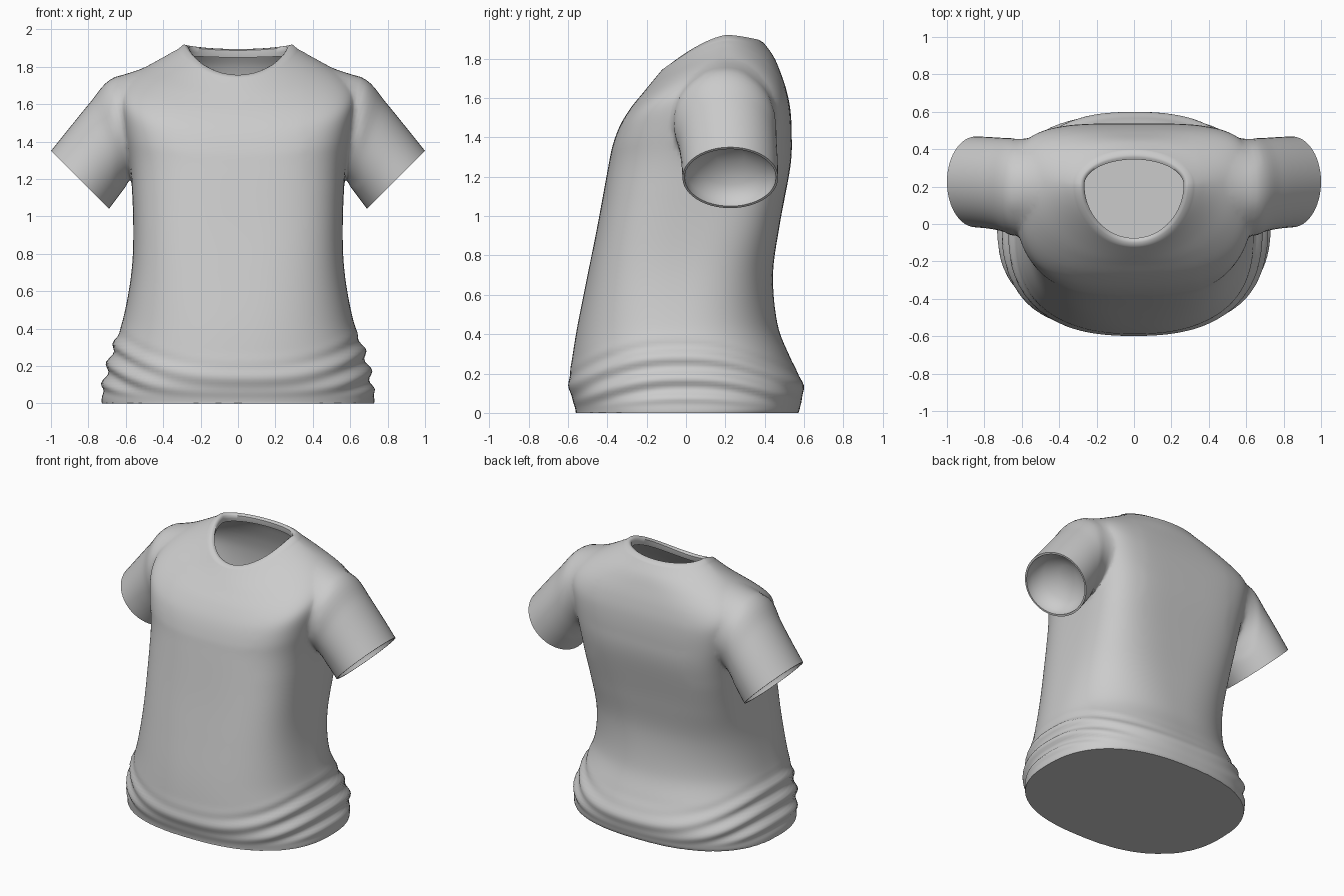
import bpy, bmesh
from math import sin, cos, pi, copysign
from mathutils import Vector
from mathutils.kdtree import KDTree

cube = bpy.data.objects.get("Cube")
if cube:
    bpy.data.objects.remove(cube)

cloth = bpy.data.materials.new("grey_cloth")
cloth.use_nodes = True
GREY = (0.6, 0.6, 0.6, 1)
cloth.diffuse_color = GREY
cloth.node_tree.nodes["Principled BSDF"].inputs["Base Color"].default_value = GREY


def spline(keys, steps):
    """Catmull-Rom interpolation through rows of numbers."""
    rows = [Vector(k) for k in keys]
    out = []
    for i in range(len(rows) - 1):
        a, b = rows[max(i - 1, 0)], rows[i]
        c, d = rows[i + 1], rows[min(i + 2, len(rows) - 1)]
        for s in range(steps):
            t = s / steps
            out.append(b + (c - a) * (t / 2)
                       + (a * 2 - b * 5 + c * 4 - d) * (t * t / 2)
                       + (b * 3 - a - c * 3 + d) * (t ** 3 / 2))
    return out + [rows[-1]]


def loft(name, rings):
    """Closed solid skinned through rings of points."""
    bm = bmesh.new()
    loops = [[bm.verts.new(p) for p in ring] for ring in rings]
    n = len(loops[0])
    for low, high in zip(loops, loops[1:]):
        for i in range(n):
            j = (i + 1) % n
            bm.faces.new((low[i], low[j], high[j], high[i]))
    bm.faces.new(loops[0])
    bm.faces.new(loops[-1])
    bmesh.ops.recalc_face_normals(bm, faces=bm.faces)
    mesh = bpy.data.meshes.new(name)
    bm.to_mesh(mesh)
    bm.free()
    mesh.materials.append(cloth)
    obj = bpy.data.objects.new(name, mesh)
    bpy.context.collection.objects.link(obj)
    return obj


def power(value, exponent):
    return copysign(abs(value) ** exponent, value)


def ramp(value, start, end):
    t = min(max((value - start) / (end - start), 0), 1)
    return t * t * (3 - 2 * t)


# Body: height, half width, front y, back y
LOWER = [(0, .728, -.56, .57), (.03, .728, -.565, .58), (.14, .712, -.595, .595),
         (.28, .675, -.578, .53), (.45, .615, -.55, .465), (.7, .57, -.5, .442),
         (.95, .56, -.45, .475)]
# Shoulders: half width, side z, side y, front y, front z, back y, back z
UPPER = [(.575, 1.25, .08, -.395, 1.25, .53, 1.25),
         (.61, 1.45, .13, -.372, 1.36, .537, 1.41),
         (.635, 1.6, .17, -.335, 1.46, .53, 1.54),
         (.62, 1.69, .19, -.28, 1.55, .51, 1.64),
         (.55, 1.765, .2, -.215, 1.63, .48, 1.73),
         (.44, 1.83, .21, -.17, 1.685, .445, 1.81),
         (.32, 1.895, .21, -.12, 1.745, .395, 1.88)]
# Rolled collar, ending in an inner lip
COLLAR = [(.29, 1.92, .21, -.1, 1.757, .37, 1.895),
          (.265, 1.907, .21, -.075, 1.75, .345, 1.888),
          (.27, 1.86, .21, -.085, 1.71, .35, 1.85)]


def body_ring(row, count=128):
    hw, zs, ys, yf, zf, yb, zb = row
    # boxy chest and flat back, rounder at the hem and collar
    neck = ramp(zs, 1.6, 1.88)
    front = 2.4 + .7 * ramp(zs, .2, 1) - 1.1 * neck
    back = 2.4 + 1.8 * ramp(zs, .4, 1.3) - 2.2 * neck
    points = []
    for i in range(count):
        a = 2 * pi * i / count
        c, s = cos(a), sin(a)
        y_end, z_end, n = (yb, zb, back) if s > 0 else (yf, zf, front)
        x = hw * power(c, 2 / n)
        y = (y_end - ys) * abs(s) ** (2 / n)
        z = zs + (z_end - zs) * abs(s) ** 1.5
        # swagged folds that climb towards the sides
        top = .24 + .14 * c * c
        zone = ramp(z, .03, .1) * (1 - ramp(z, top - .08, top + .04))
        wave = sin((z - .17 * c * c + .02 * c) * 2 * pi / .11)
        grow = 1 + zone * wave * (.006 + .014 * c * c)
        points.append((x * grow, ys + y * grow, z))
    return points


keys = [(hw, z, (yf + yb) / 2, yf, z, yb, z) for z, hw, yf, yb in LOWER]
rows = spline(keys + UPPER, 8) + spline(COLLAR, 2)
body_rings = [body_ring(r) for r in rows]
shirt = loft("shirt", body_rings)

# Sleeve: top x, top z, bottom x, bottom z, centre y, half depth
SLEEVE = [(.34, 1.835, .33, 1.4, .22, .2), (.52, 1.79, .44, 1.28, .21, .25),
          (.685, 1.73, .55, 1.22, .195, .263), (.79, 1.61, .6, 1.16, .21, .25),
          (.9, 1.475, .645, 1.1, .22, .245), (1, 1.35, .69, 1.04, .225, .243)]
# Thin cuff edge, then a rounded hollow inside the sleeve
CUFF = [(.99, 1.34, .7, 1.05, .225, .232), (.95, 1.37, .665, 1.085, .225, .225),
        (.88, 1.38, .66, 1.16, .225, .16), (.79, 1.35, .7, 1.26, .225, .07)]


def sleeve_ring(row, side, count=48):
    tx, tz, bx, bz, yc, depth = row
    points = []
    for i in range(count):
        a = 2 * pi * i / count
        t = .5 + .5 * cos(a)
        points.append((side * (bx + (tx - bx) * t), yc + depth * sin(a), bz + (tz - bz) * t))
    return points


for side, label in ((1, "left"), (-1, "right")):
    rings = [sleeve_ring(r, side) for r in spline(SLEEVE, 5) + CUFF]
    sleeve = loft(label + "_sleeve", rings)
    join = shirt.modifiers.new("join_" + label, 'BOOLEAN')
    join.operation = 'UNION'
    join.solver = 'EXACT'
    join.object = sleeve
    sleeve.hide_render = True

# Apply the unions and drop the helper sleeves
bpy.context.view_layer.update()
joined = bpy.data.meshes.new_from_object(
    shirt.evaluated_get(bpy.context.evaluated_depsgraph_get()))
shirt.modifiers.clear()
shirt.data = joined
for label in ("left", "right"):
    bpy.data.objects.remove(bpy.data.objects[label + "_sleeve"])

# Open the neck: remove every face spanned only by the collar lip
lip = KDTree(len(body_rings[-1]))
for i, point in enumerate(body_rings[-1]):
    lip.insert(point, i)
lip.balance()
bm = bmesh.new()
bm.from_mesh(joined)
caps = [f for f in bm.faces if all(lip.find(v.co)[2] < .0005 for v in f.verts)]
bmesh.ops.delete(bm, geom=caps, context='FACES')

# Soften the armhole seams
bmesh.ops.remove_doubles(bm, verts=bm.verts, dist=.002)
seam = [v for v in bm.verts if .36 < abs(v.co.x) < .65 and v.co.z > 1.16]
for _ in range(8):
    bmesh.ops.smooth_vert(bm, verts=seam, factor=.5,
                          use_axis_x=True, use_axis_y=True, use_axis_z=True)
bm.to_mesh(joined)
bm.free()

bpy.ops.object.select_all(action='DESELECT')
shirt.select_set(True)
bpy.context.view_layer.objects.active = shirt
bpy.ops.object.shade_smooth_by_angle(angle=pi / 3)
